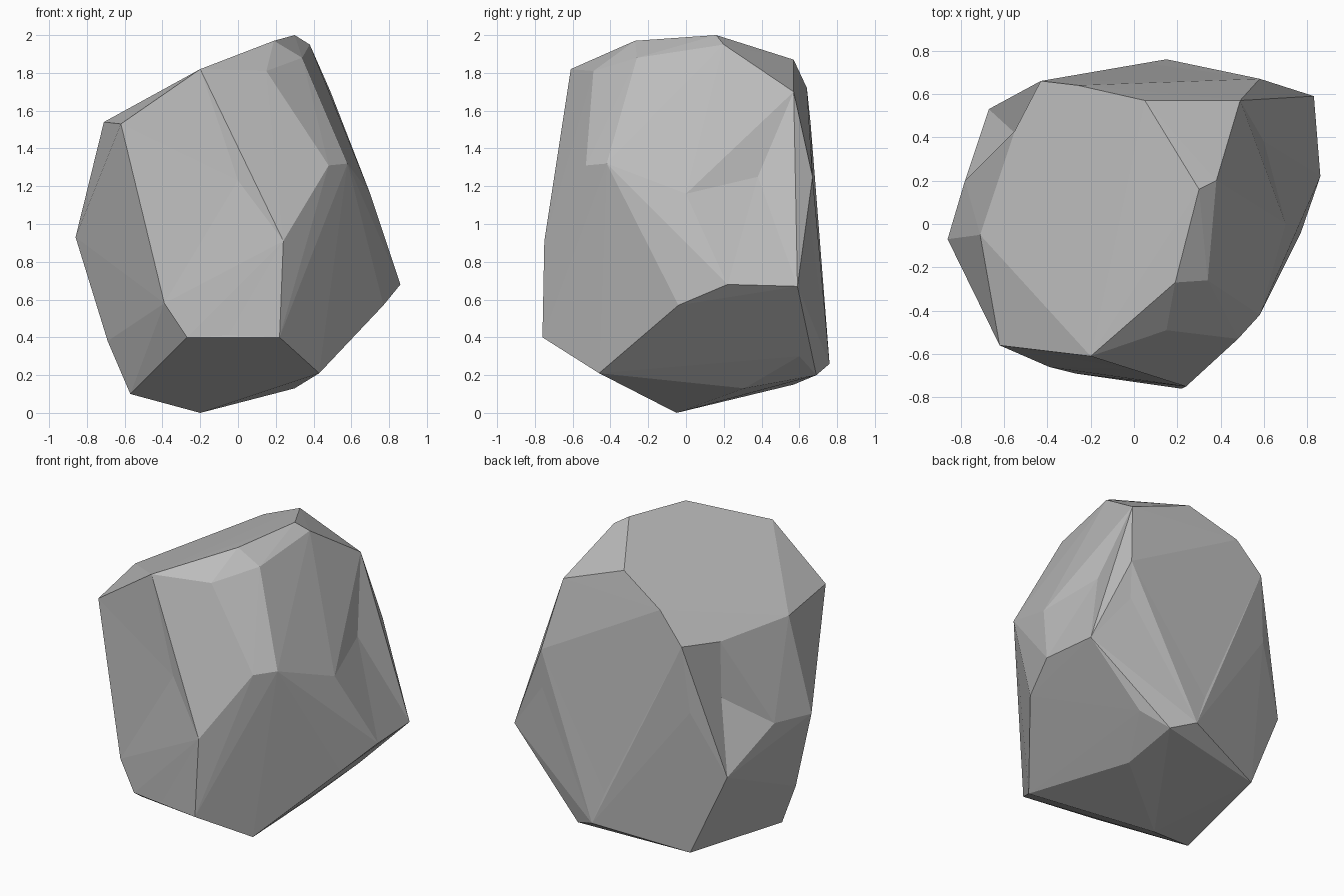
import bpy
import bmesh
from mathutils import Vector

# Remove the default cube only
default_cube = bpy.data.objects.get("Cube")
if default_cube:
    bpy.data.objects.remove(default_cube, do_unlink=True)

# Corner points of the boulder, in hundredths of a unit, grouped by region
crown = [
    (-20, -61, 182), (15, -49, 181), (19, -27, 197), (30, 16, 200),
    (34, -26, 188), (38, 20, 195), (5, 57, 187), (49, 57, 170),
    (-26, 64, 172), (-62, -56, 153), (-71, -5, 154),
]
front_side = [
    (0, -67, 123), (48, -53, 131), (58, -42, 132), (24, -75, 91),
    (22, -76, 40), (-5, -72, 41), (-27, -69, 40), (-39, -66, 58),
]
left_side = [
    (70, 0, 116), (77, -4, 57), (86, 22, 68), (83, 59, 67),
    (60, 38, 125), (58, 67, 125), (58, 66, 100),
]
right_side = [
    (-86, -7, 93), (-69, -15, 38), (-78, 20, 95), (-67, 53, 69),
    (-56, 52, 43), (-55, 42, 114), (-55, 43, 151),
]
back_side = [(-43, 66, 153), (-47, 63, 110), (7, 74, 47), (15, 76, 26), (46, 60, 30)]
underside = [
    (-20, -5, 0), (-57, -18, 10), (43, -46, 21),
    (30, 31, 13), (30, 69, 20), (-43, 57, 15),
]


def flat_material(name, colour):
    material = bpy.data.materials.new(name)
    material.use_nodes = True
    material.diffuse_color = colour
    shader = next(n for n in material.node_tree.nodes if n.type == "BSDF_PRINCIPLED")
    shader.inputs["Base Color"].default_value = colour
    shader.inputs["Roughness"].default_value = 0.9
    return material


def wrap(points):
    """Stretch a convex skin over the points and return the mesh and its corners."""
    skin = bmesh.new()
    corners = [skin.verts.new(point) for point in points]
    bmesh.ops.convex_hull(skin, input=corners)
    return skin, corners


def dented_hull(points, centre):
    """Puff hollow corners outward until the skin uses them, then pull them back in."""
    puffed = [point.copy() for point in points]
    for attempt in range(80):
        skin, corners = wrap(puffed)
        hollow = [i for i, corner in enumerate(corners) if not corner.link_faces]
        if not hollow:
            break
        if attempt < 79:
            skin.free()
            for i in hollow:
                puffed[i] = centre + (puffed[i] - centre) * 1.01
    for corner, point in zip(corners, points):
        corner.co = point
    loose = [corner for corner in corners if not corner.link_faces]
    bmesh.ops.delete(skin, geom=loose, context="VERTS")
    bmesh.ops.recalc_face_normals(skin, faces=skin.faces)
    return skin


# Faceted boulder
regions = crown + front_side + left_side + right_side + back_side + underside
points = [Vector(corner) / 100 for corner in regions]
skin = dented_hull(points, Vector((0, 0, 0.95)))
for face in skin.faces:
    face.smooth = False
mesh = bpy.data.meshes.new("boulder")
skin.to_mesh(mesh)
skin.free()
mesh.materials.append(flat_material("stone grey", (0.5, 0.5, 0.5, 1)))
boulder = bpy.data.objects.new("boulder", mesh)
bpy.context.collection.objects.link(boulder)
